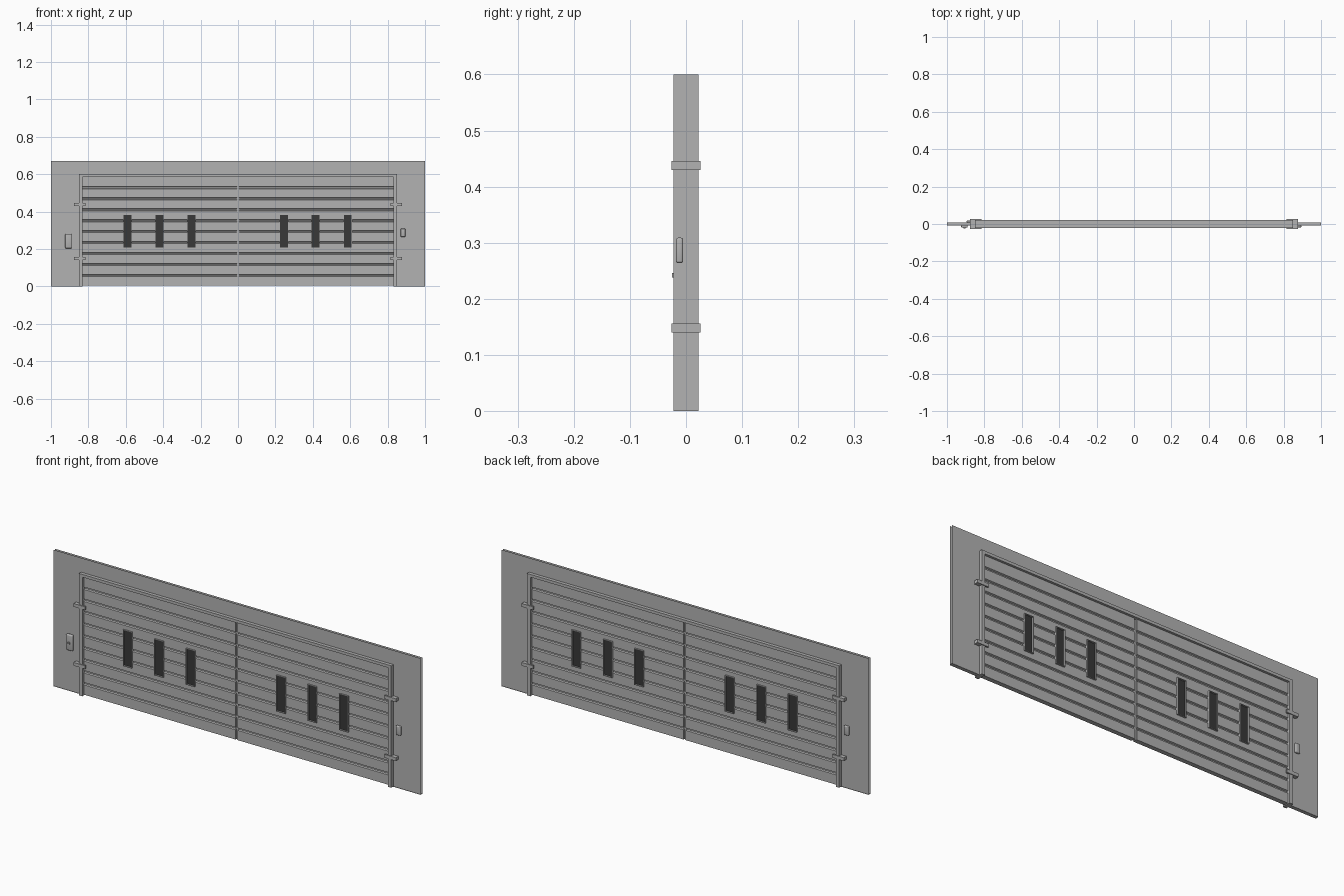
import bpy, bmesh

cube = bpy.data.objects.get("Cube")
if cube:
    bpy.data.objects.remove(cube, do_unlink=True)


def material(name, value):
    m = bpy.data.materials.new(name)
    m.use_nodes = True
    color = (value, value, value, 1)
    m.diffuse_color = color
    m.node_tree.nodes["Principled BSDF"].inputs["Base Color"].default_value = color
    return m


GREY = material("painted grey", 0.45)
DARK = material("dark glass", 0.04)


def finish(name, bm, mat):
    me = bpy.data.meshes.new(name)
    bm.to_mesh(me)
    bm.free()
    me.materials.append(mat)
    ob = bpy.data.objects.new(name, me)
    bpy.context.collection.objects.link(ob)
    return ob


def add_box(bm, x0, x1, y0, y1, z0, z1):
    verts = bmesh.ops.create_cube(bm, size=1)["verts"]
    for v in verts:
        v.co = (x1 if v.co.x > 0 else x0,
                y1 if v.co.y > 0 else y0,
                z1 if v.co.z > 0 else z0)


def boxes(name, items, mat=GREY, bevel=0):
    bm = bmesh.new()
    for b in items:
        add_box(bm, *b)
    ob = finish(name, bm, mat)
    if bevel:
        mod = ob.modifiers.new("rounded edges", "BEVEL")
        mod.width = bevel
        mod.segments = 3
        for p in ob.data.polygons:
            p.use_smooth = True
    return ob


# Wall: two thin sheets around the opening, joined by a sill at the ground
bm = bmesh.new()
outline = [(-1, 0), (-1, 0.67), (1, 0.67), (1, 0),
           (0.84, 0), (0.84, 0.59), (-0.84, 0.59), (-0.84, 0)]
for y, order in ((-0.006, 1), (0.006, -1)):
    bm.faces.new([bm.verts.new((x, y, z)) for x, z in outline[::order]])
for s in (-1, 1):
    bm.faces.new([bm.verts.new((s * x, y, 0)) for x, y in
                  ((0.84, -0.009), (1, -0.009), (1, 0.009), (0.84, 0.009))])
finish("wall_panel", bm, GREY)

# Door frame
D = 0.0225
boxes("door_frame", [(-0.85, -0.832, -D, D, 0, 0.6),
                     (0.832, 0.85, -D, D, 0, 0.6),
                     (-0.832, 0.832, -D, D, 0.586, 0.6)])

# Door leaves: slatted profile with grooves on both faces
FACE, DEEP, HALF = 0.011, 0.004, 0.006
grooves = [0.058 + 0.0587 * i for i in range(9)]
side = [(FACE, 0.004)]
for z in grooves:
    side += [(FACE, z - HALF), (DEEP, z - HALF * 0.5),
             (DEEP, z + HALF * 0.5), (FACE, z + HALF)]
side.append((FACE, 0.588))
profile = side + [(-y, z) for y, z in reversed(side)]
for name, x0, x1 in (("right_door_leaf", -0.834, -0.006),
                     ("left_door_leaf", 0.006, 0.834)):
    bm = bmesh.new()
    start = bm.faces.new([bm.verts.new((x0, y, z)) for y, z in profile])
    ext = bmesh.ops.extrude_face_region(bm, geom=[start], use_keep_orig=True)
    for v in ext["geom"]:
        if isinstance(v, bmesh.types.BMVert):
            v.co.x = x1
    bmesh.ops.recalc_face_normals(bm, faces=bm.faces)
    finish(name, bm, GREY)
boxes("centre_seam", [(-0.007, 0.007, -0.005, 0.005, 0.004, 0.588)])

# Windows: dark panes in thin raised surrounds, seen from both faces
Z0, Z1, W, T, P = 0.206, 0.384, 0.024, 0.003, 0.019
panes, surrounds = [], []
for x in (-0.59, -0.42, -0.248, 0.245, 0.415, 0.587):
    panes.append((x - W + T, x + W - T, -0.012, 0.012, Z0 + T, Z1 - T))
    surrounds += [(x - W, x - W + T, -P, P, Z0, Z1),
                  (x + W - T, x + W, -P, P, Z0, Z1),
                  (x - W + T, x + W - T, -P, P, Z0, Z0 + T),
                  (x - W + T, x + W - T, -P, P, Z1 - T, Z1)]
boxes("window_panes", panes, DARK)
boxes("window_surrounds", surrounds)

# Hinge clamps wrapping each jamb
H = 0.026
for side_name, s in (("left", 1), ("right", -1)):
    parts = []
    for z in (0.148, 0.438):
        spans = [(0.85, 0.877, -H, H), (0.815, 0.85, -H, -0.018),
                 (0.815, 0.85, 0.018, H)]
        for a, b, y0, y1 in spans:
            x0, x1 = sorted((s * a, s * b))
            parts.append((x0, x1, y0, y1, z - 0.008, z + 0.008))
    boxes(side_name + "_hinge_clamps", parts)

# Control box with a small lever, and a button box on each face
boxes("control_box", [(-0.924, -0.889, -0.02, -0.005, 0.203, 0.281)], GREY, 0.005)
boxes("control_lever", [(-0.912, -0.9, -0.025, -0.018, 0.238, 0.246)])
for name, s in (("front_button_box", 1), ("back_button_box", -1)):
    y0, y1 = sorted((-s * 0.018, -s * 0.005))
    x0, x1 = sorted((s * 0.87, s * 0.895))
    boxes(name, [(x0, x1, y0, y1, 0.264, 0.309)], GREY, 0.004)
